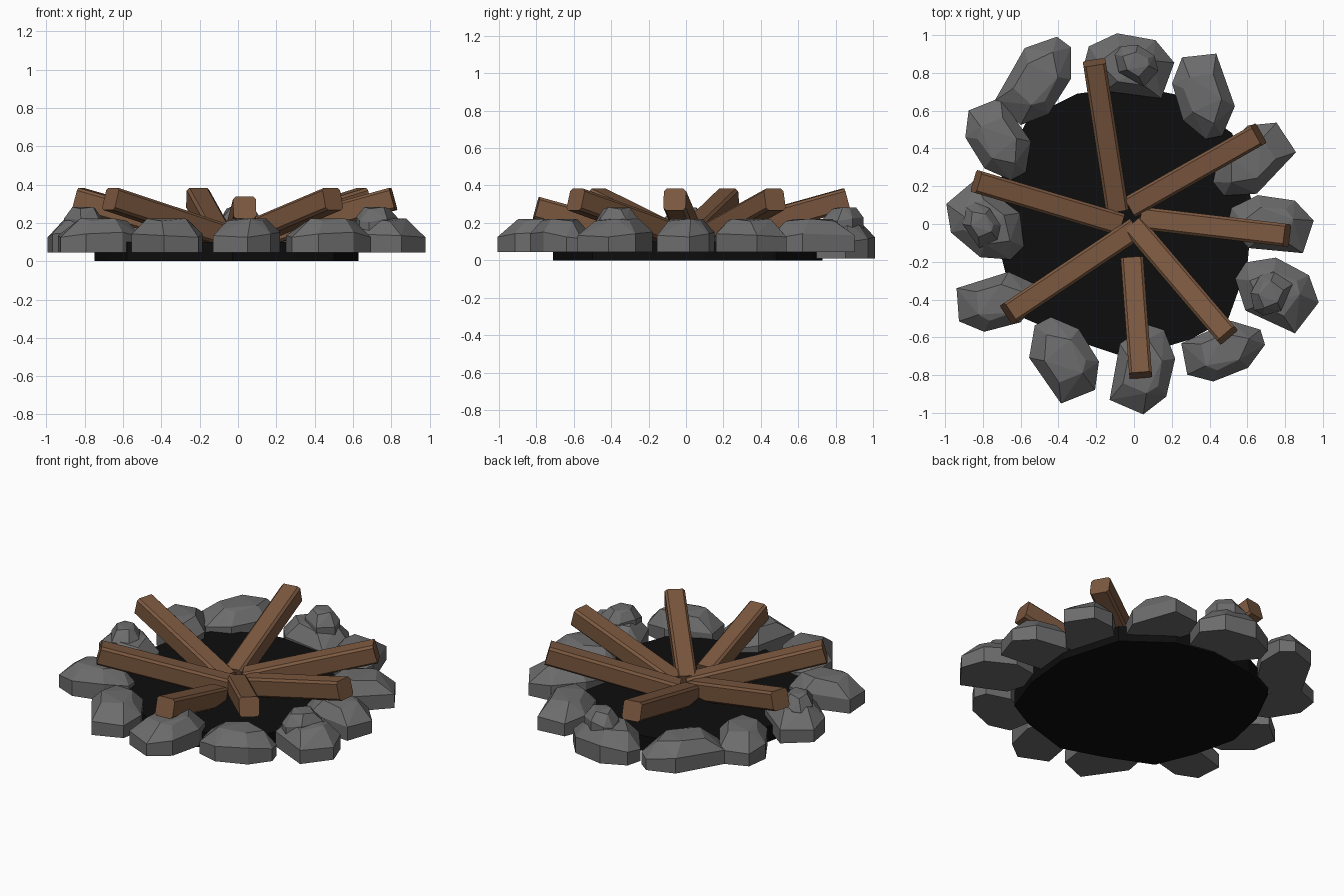
import bpy, bmesh, math
from mathutils import Vector, Matrix

if "Cube" in bpy.data.objects:
    bpy.data.objects.remove(bpy.data.objects["Cube"])


def material(name, rgb):
    m = bpy.data.materials.new(name)
    m.diffuse_color = (*rgb, 1)
    m.use_nodes = True
    m.node_tree.nodes["Principled BSDF"].inputs["Base Color"].default_value = m.diffuse_color
    return m


STONE = material("stone_grey", (0.15, 0.15, 0.15))
WOOD = material("wood_brown", (0.2, 0.098, 0.05))
ASH = material("ash_black", (0.004, 0.004, 0.004))


def finish(bm, name, mat):
    bmesh.ops.recalc_face_normals(bm, faces=bm.faces)
    me = bpy.data.meshes.new(name)
    bm.to_mesh(me)
    bm.free()
    me.materials.append(mat)
    ob = bpy.data.objects.new(name, me)
    bpy.context.collection.objects.link(ob)
    return ob


# Ash bed: irregular flat polygon
ash = [(0.0, 0.73), (-0.3, 0.69), (-0.56, 0.56), (-0.69, 0.3), (-0.75, 0.02),
       (-0.68, -0.26), (-0.58, -0.5), (-0.3, -0.62), (-0.03, -0.71),
       (0.3, -0.61), (0.5, -0.5), (0.6, -0.22), (0.63, 0.1), (0.52, 0.48), (0.25, 0.68)]
bm = bmesh.new()
face = bm.faces.new([bm.verts.new((x, y, 0)) for x, y in ash])
top = bmesh.ops.extrude_face_region(bm, geom=[face])["geom"]
bmesh.ops.translate(bm, vec=(0, 0, 0.1), verts=[v for v in top if isinstance(v, bmesh.types.BMVert)])
finish(bm, "ash_bed", ASH)

# Stone prototype in unit size: blunt +x end, tapering -x end
OUTLINE = [(0.5, 0.2), (0.44, -0.42), (-0.2, -0.5), (-0.49, -0.14),
           (-0.48, 0.17), (-0.2, 0.48), (0.24, 0.5)]
SHOULDER = [0.45, 0.5, 0.55, 0.4, 0.45, 0.6, 0.55]
CROWN = [(0.26, 0.16, 1.0), (0.22, -0.27, 0.93), (-0.08, -0.3, 1.0),
         (-0.33, -0.05, 0.93), (-0.14, 0.27, 1.0), (0.15, 0.32, 0.93)]


def stone(name, x, y, ang, length, width, z0=0.045, z1=0.222):
    h = z1 - z0
    rot = Matrix.Translation((x, y, z0)) @ Matrix.Rotation(math.radians(ang), 4, 'Z')
    pts = [(u, v, 0) for u, v in OUTLINE]
    pts += [(u, v, s) for (u, v), s in zip(OUTLINE, SHOULDER)]
    pts += CROWN
    bm = bmesh.new()
    for u, v, w in pts:
        bm.verts.new(rot @ Vector((u * length, v * width, w * h)))
    bmesh.ops.convex_hull(bm, input=bm.verts)
    bmesh.ops.dissolve_limit(bm, angle_limit=math.radians(4), verts=bm.verts, edges=bm.edges)
    finish(bm, name, STONE)


# Ring of stones: x, y, angle, length, width
ring = [(0.37, 0.675, 105, 0.46, 0.29), (0.62, 0.335, 42, 0.47, 0.30),
        (0.72, 0.0, -10, 0.45, 0.29), (0.75, -0.36, -30, 0.45, 0.33),
        (0.475, -0.67, 200, 0.45, 0.27), (0.05, -0.765, -105, 0.47, 0.31),
        (-0.375, -0.71, -60, 0.46, 0.31), (-0.72, -0.41, 193, 0.45, 0.28),
        (-0.78, 0.0, 138, 0.46, 0.32), (-0.715, 0.44, 120, 0.44, 0.29),
        (-0.51, 0.765, 236, 0.50, 0.30)]
for i, r in enumerate(ring):
    stone(f"ring_stone_{i + 1}", *r)
stone("ring_stone_12", -0.03, 0.84, -12, 0.47, 0.32, 0.01, 0.2)

# Small stones lying on top of three ring stones
for i, r in enumerate([(0.01, 0.85, -35, 0.24, 0.18), (0.72, -0.37, 60, 0.24, 0.19),
                       (-0.81, 0.0, -60, 0.24, 0.17)]):
    stone(f"small_stone_{i + 1}", *r, z0=0.15, z1=0.283)

# Logs: square bars with chamfered long edges, low at the centre, high outside
def log(name, a, b, z_out, size=0.12):
    a, b = Vector(a), Vector(b)
    run = (b - a).length
    p = Vector((a.x, a.y, z_out - 0.275 * run))
    q = Vector((b.x, b.y, z_out))
    d = (q - p).normalized()
    side = Vector((0, 0, 1)).cross(d).normalized()
    up = d.cross(side)
    m = Matrix((d, side, up)).transposed().to_4x4()
    m.translation = (p + q) / 2
    bm = bmesh.new()
    bmesh.ops.create_cube(bm, size=1)
    bmesh.ops.scale(bm, vec=((q - p).length, size, size), verts=bm.verts)
    long_edges = [e for e in bm.edges if abs(e.verts[0].co.x - e.verts[1].co.x) > 0.1]
    bmesh.ops.bevel(bm, geom=long_edges, offset=0.014, segments=1, affect='EDGES', profile=0.5)
    bm.transform(m)
    finish(bm, name, WOOD)


logs = [((-0.09, 0.08), (-0.21, 0.855), 0.325), ((-0.01, 0.095), (0.66, 0.475), 0.325),
        ((0.05, 0.03), (0.81, -0.06), 0.325), ((0.0, -0.01), (0.495, -0.59), 0.325),
        ((-0.01, -0.19), (0.035, -0.8), 0.28), ((0.0, -0.03), (-0.665, -0.475), 0.325),
        ((-0.08, 0.0), (-0.835, 0.225), 0.325)]
for i, l in enumerate(logs):
    log(f"log_{i + 1}", *l)
